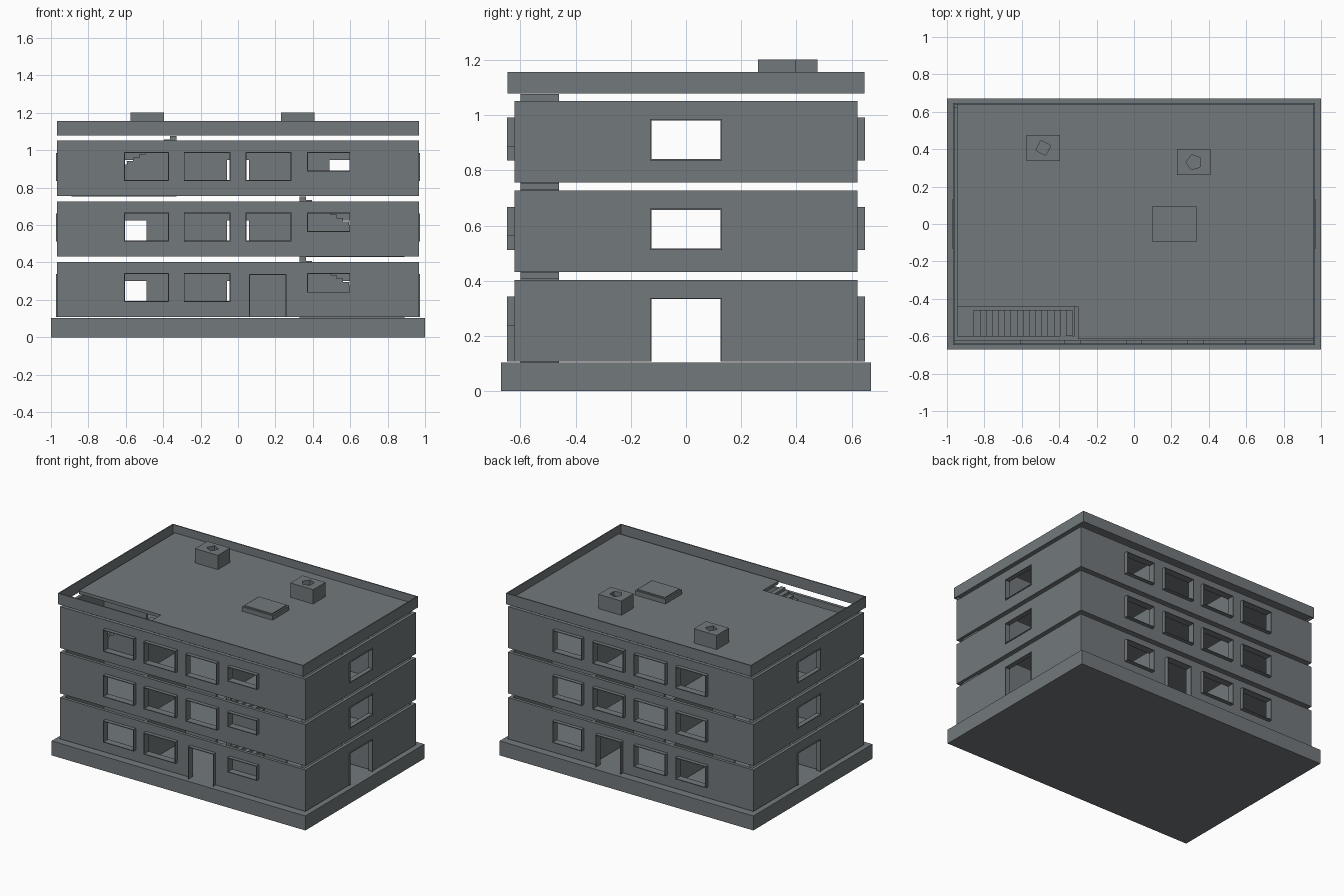
import bpy
import bmesh
from math import cos, sin, pi
from mathutils import Vector

old = bpy.data.objects.get("Cube")
if old:
    bpy.data.objects.remove(old, do_unlink=True)

COLOUR = (0.17, 0.19, 0.2, 1)
grey = bpy.data.materials.new("concrete grey")
grey.use_nodes = True
grey.diffuse_color = COLOUR
grey.node_tree.nodes["Principled BSDF"].inputs["Base Color"].default_value = COLOUR


def add_box(bm, x, y, z):
    """Box from three (low, high) ranges."""
    verts = bmesh.ops.create_cube(bm, size=1)["verts"]
    for v in verts:
        v.co = Vector([lo + (c + 0.5) * (hi - lo) for c, (lo, hi) in zip(v.co, (x, y, z))])


def add_prism(bm, points, offset):
    """Solid from a planar outline pushed along an offset."""
    face = bm.faces.new([bm.verts.new(p) for p in points])
    top = bmesh.ops.extrude_face_region(bm, geom=[face])["geom"]
    moved = [v for v in top if isinstance(v, bmesh.types.BMVert)]
    bmesh.ops.translate(bm, verts=moved, vec=offset)
    bmesh.ops.recalc_face_normals(bm, faces=bm.faces)


def finish(name, bm):
    mesh = bpy.data.meshes.new(name)
    bm.to_mesh(mesh)
    bm.free()
    mesh.materials.append(grey)
    obj = bpy.data.objects.new(name, mesh)
    bpy.context.collection.objects.link(obj)
    return obj


def boxes(name, *ranges):
    bm = bmesh.new()
    for r in ranges:
        add_box(bm, *r)
    return finish(name, bm)


def cut(obj, cutter):
    """Subtract the cutter, bake the result and drop the cutter."""
    mod = obj.modifiers.new("cut", "BOOLEAN")
    mod.operation = "DIFFERENCE"
    mod.solver = "EXACT"
    mod.object = cutter
    graph = bpy.context.evaluated_depsgraph_get()
    mesh = bpy.data.meshes.new_from_object(obj.evaluated_get(graph))
    obj.modifiers.clear()
    obj.data = mesh
    bpy.data.objects.remove(cutter, do_unlink=True)


X, Y, WALL = 0.967, 0.622, 0.022
PITCH, HEIGHT, FIRST = 0.324, 0.295, 0.108
CORRIDOR, PARTITION = 0.14, 0.31
SILL, HEAD, HIGH_SILL, DOOR_HEAD = 0.08, 0.235, 0.13, 0.193
COLUMNS = [(-0.61, -0.37), (-0.29, -0.04), (0.04, 0.285), (0.37, 0.6)]
ENTRANCE = (0.06, 0.26)

boxes("base_plinth", ((-1, 1), (-0.67, 0.67), (0, 0.103)))


def facade_openings(level, front):
    """Ranges (along, up) of the openings in a long wall."""
    result = []
    for i, span in enumerate(COLUMNS):
        low = HIGH_SILL if front and i == 3 else SILL
        if level == 0 and i == 2:
            span, low = ENTRANCE, 0
        result.append((span, (low, HEAD - 0.005 if low == 0 else HEAD)))
    return result


def sleeve(bm, span, up, depth, side_wall, z0):
    """Thin surround lining one opening."""
    t = 0.005
    (a, b), (c, d) = span, (up[0] + z0, up[1] + z0)
    parts = [((a, a + t), (c, d)), ((b - t, b), (c, d)), ((a + t, b - t), (d - t, d))]
    if up[0] > 0:
        parts.append(((a + t, b - t), (c, c + t)))
    for u, z in parts:
        add_box(bm, depth if side_wall else u, u if side_wall else depth, z)


def build_storey(level):
    z0 = FIRST + level * PITCH
    z1 = z0 + HEIGHT
    n = f"storey_{level + 1}_"
    side = ((-0.13, 0.13), (SILL if level else 0, HEAD - 0.005))

    # Outer walls with openings
    shell = boxes(n + "outer_walls", ((-X, X), (-Y, Y), (z0, z1)))
    cut(shell, boxes("cutter", ((WALL - X, X - WALL), (WALL - Y, Y - WALL), (z0 - 1, z1 + 1))))
    frames = bmesh.new()
    holes = bmesh.new()
    for s in (-1, 1):
        for span, up in facade_openings(level, s < 0):
            low = up[0] if up[0] else -0.05
            add_box(holes, span, sorted((s * 0.55, s * 0.7)), (z0 + low, z0 + up[1]))
            sleeve(frames, span, up, sorted((s * 0.598, s * 0.648)), False, z0)
        low = side[1][0] if side[1][0] else -0.05
        add_box(holes, sorted((s * 0.9, s * 1.1)), side[0], (z0 + low, z0 + side[1][1]))
        sleeve(frames, side[0], side[1], sorted((s * 0.94, s * 0.973)), True, z0)
    cut(shell, finish("cutter", holes))
    finish(n + "window_frames", frames)

    # Corridor walls with doorways, and room partitions
    for s, label in ((-1, "front"), (1, "back")):
        span = sorted((s * CORRIDOR, s * (CORRIDOR + 0.02)))
        wall = boxes(f"{n}{label}_corridor_wall", ((WALL - X, X - WALL), span, (z0, z1)))
        cut(wall, boxes("cutter", *[((c - 0.06, c + 0.06), (s * 0.15 - 0.1, s * 0.15 + 0.1),
                                     (z0 - 0.05, z0 + DOOR_HEAD)) for c in (-0.55, 0, 0.55)]))
        room = sorted((s * (CORRIDOR + 0.02), s * (Y - WALL)))
        boxes(f"{n}{label}_partitions",
              *[((c - 0.01, c + 0.01), room, (z0, z1)) for c in (-PARTITION, PARTITION)])

    # Floor slab, notched above the stair below
    if level:
        slab = boxes(n + "floor", ((WALL - X, X - WALL), (WALL - Y, Y - WALL), (z0, z0 + 0.012)))
        cut(slab, boxes("cutter", ((0.3, 1.1), (-0.7, -0.44), (z0 - 0.1, z0 + 0.1))))


def build_stair(level):
    """Solid flight; the top flight runs the other way."""
    direction = -1 if level < 2 else 1
    steps, run, z0 = 17, 0.56 / 17, FIRST - 0.004 + level * PITCH
    rise = PITCH / steps
    path = [(-0.89, z0)]
    for i in range(steps):
        path += [(-0.89 + i * run, z0 + (i + 1) * rise), (-0.89 + (i + 1) * run, z0 + (i + 1) * rise)]
    path.append((-0.33, z0))
    bm = bmesh.new()
    add_prism(bm, [(x * direction, -0.6, z) for x, z in path], (0, 0.14, 0))
    finish(f"stair_{level + 1}", bm)


for level in range(3):
    build_storey(level)
    build_stair(level)

# Roof slab with stair notch, and a parapet ring
ROOF, DECK, RIM = 1.078, 1.1, 1.156
slab = boxes("roof_slab", ((-0.946, 0.962), (-0.615, 0.642), (ROOF, DECK)))
cut(slab, boxes("cutter", ((-1.1, -0.3), (-0.8, -0.44), (ROOF - 0.1, DECK + 0.1))))
parapet = boxes("roof_parapet", ((-X, X), (-0.647, 0.647), (ROOF, RIM)))
cut(parapet, boxes("cutter", ((-0.959, 0.959), (-0.639, 0.639), (ROOF - 0.1, RIM + 0.1))))

# Chimneys with a polygonal flue
for name, x, y, sides, turn in (("left", -0.485, 0.407, 4, 0.3), ("right", 0.32, 0.33, 5, 0.6)):
    stack = boxes(f"{name}_chimney", ((x - 0.09, x + 0.09), (y - 0.069, y + 0.069), (DECK, 1.202)))
    bm = bmesh.new()
    ring = [turn + 2 * pi * i / sides for i in range(sides)]
    add_prism(bm, [(x + 0.042 * cos(a), y + 0.042 * sin(a), 1.17) for a in ring], (0, 0, 0.1))
    cut(stack, finish("cutter", bm))

# Skylight
boxes("skylight_curb", ((0.096, 0.337), (-0.093, 0.094), (DECK, 1.132)))
boxes("skylight_lid", ((0.107, 0.326), (-0.082, 0.083), (1.132, 1.14)))
